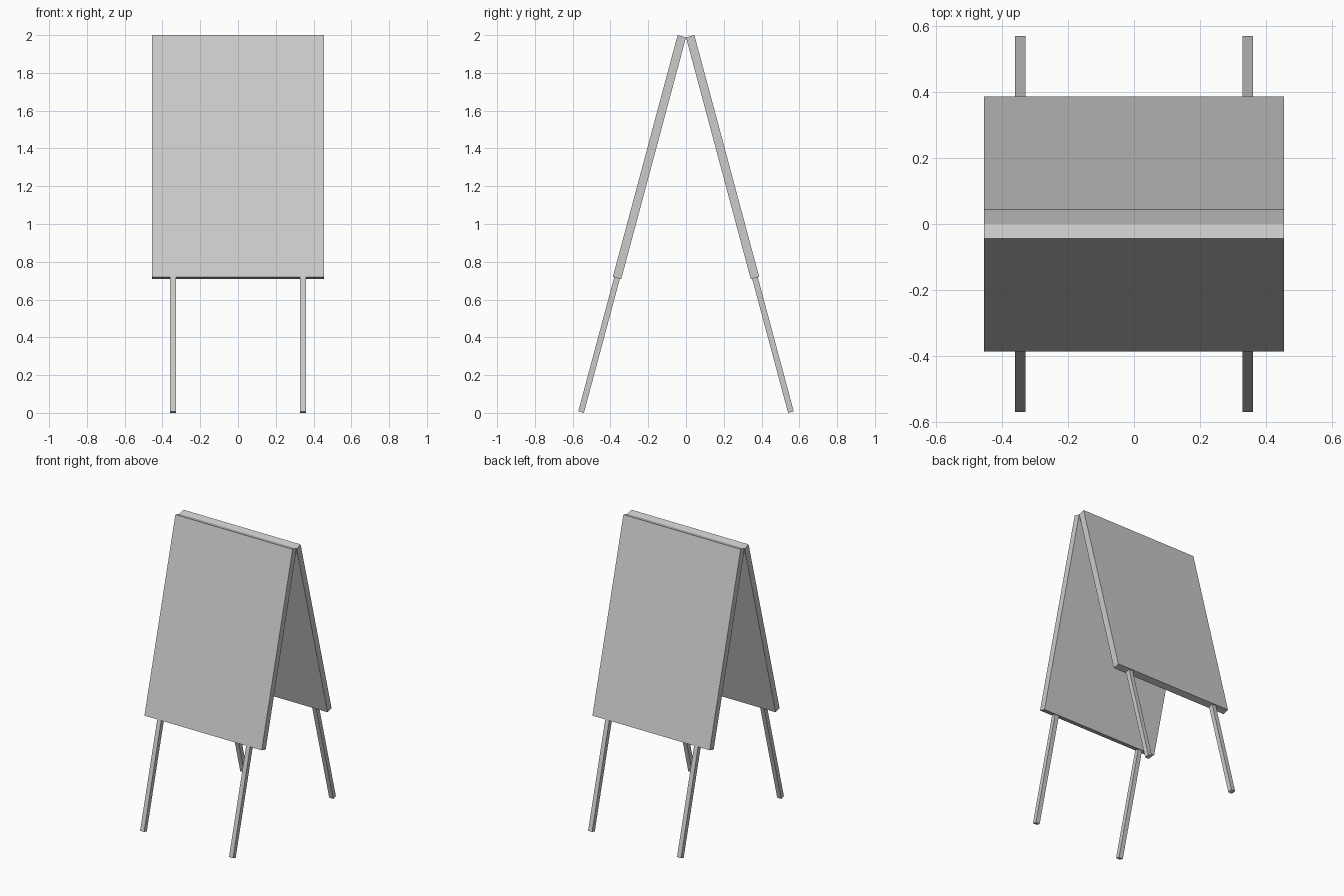
import bpy
from math import radians, sin, cos
from mathutils import Vector, Matrix

if "Cube" in bpy.data.objects:
    bpy.data.objects.remove(bpy.data.objects["Cube"])

TILT = radians(15)
PANEL_W, PANEL_T, PANEL_L = 0.91, 0.046, 1.325
LEG_X, LEG_T = 0.345, 0.031
TOP_Z = 2.0 - PANEL_T * sin(TILT)          # height of the inner top edge

# distance down the slope at which a leg's lowest corner reaches the floor
LEG_END = (TOP_Z + (PANEL_T - LEG_T) / 2 * sin(TILT)) / cos(TILT)


def slab(name, side, x, width, thick, start, end):
    """Box running down one leaning side, from start to end along the slope."""
    bpy.ops.mesh.primitive_cube_add(size=1)
    ob = bpy.context.object
    ob.name = name
    size = Matrix.Diagonal((width, thick, end - start, 1))
    place = Matrix.Translation((x, side * PANEL_T / 2, -(start + end) / 2))
    lean = Matrix.Rotation(side * TILT, 4, 'X')
    ob.data.transform(Matrix.Translation((0, 0, TOP_Z)) @ lean @ place @ size)
    return ob


for label, side in (("front", -1), ("back", 1)):
    # leaning board
    slab(f"{label}_panel", side, 0, PANEL_W, PANEL_T, 0, PANEL_L)
    # pair of legs in line with the board
    for hand, sx in (("left", -1), ("right", 1)):
        slab(f"{label}_{hand}_leg", side, sx * LEG_X, LEG_T, LEG_T,
             PANEL_L - 0.01, LEG_END)
